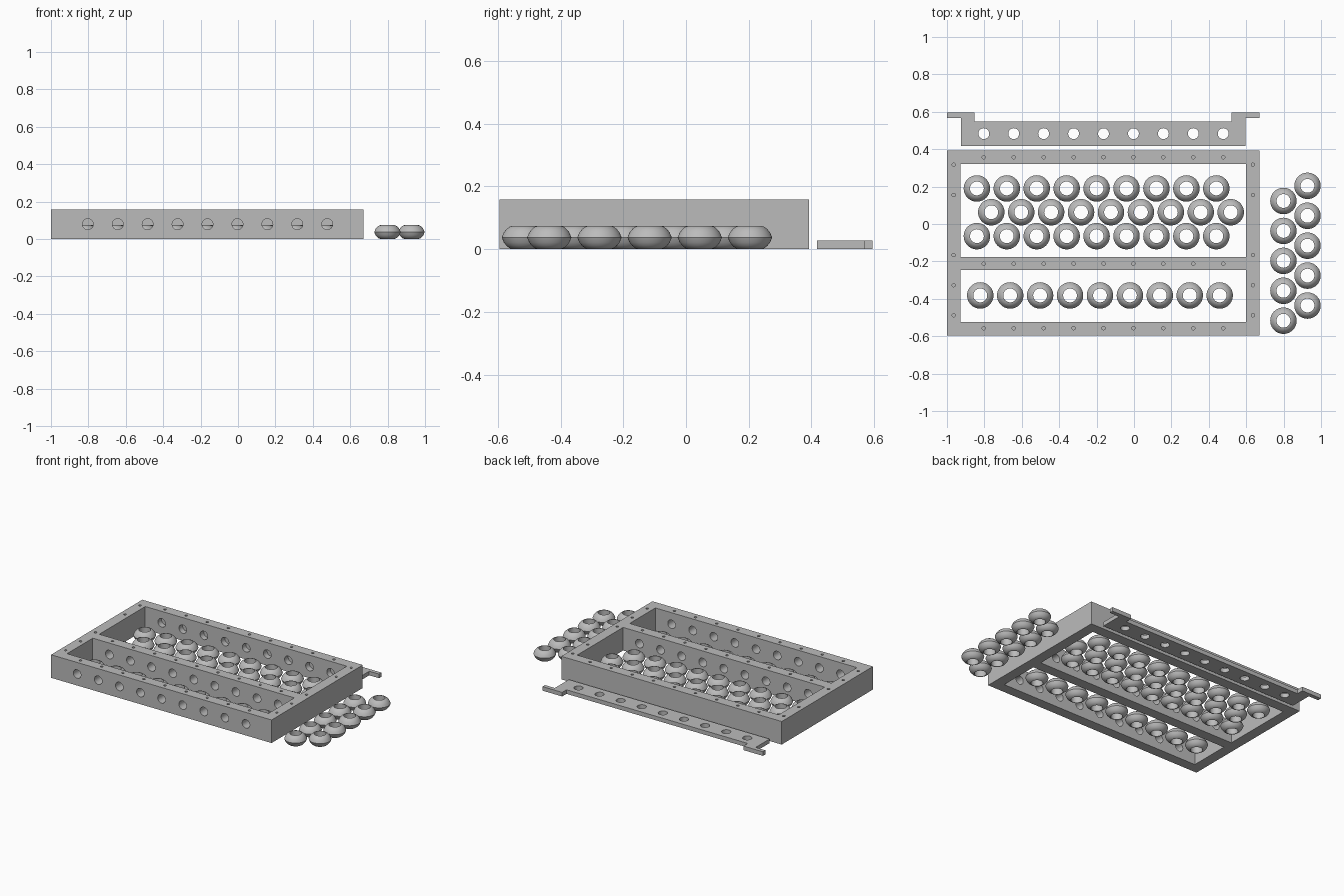
import bpy, bmesh, math
from mathutils import Matrix, Vector

if "Cube" in bpy.data.objects:
    bpy.data.objects.remove(bpy.data.objects["Cube"], do_unlink=True)

grey = bpy.data.materials.new("plain grey")
grey.use_nodes = True
colour = (0.5, 0.5, 0.5, 1)
grey.diffuse_color = colour
grey.node_tree.nodes["Principled BSDF"].inputs["Base Color"].default_value = colour

PITCH = 0.16
ROD_X = [-0.803 + PITCH * i for i in range(9)]
HEIGHT = 0.158
LEFT, RIGHT, FRONT, BACK = -1.0, 0.671, -0.595, 0.392


def make_object(name, bm):
    bmesh.ops.recalc_face_normals(bm, faces=bm.faces)
    mesh = bpy.data.meshes.new(name)
    bm.to_mesh(mesh)
    bm.free()
    mesh.materials.append(grey)
    obj = bpy.data.objects.new(name, mesh)
    bpy.context.collection.objects.link(obj)
    return obj


def select(obj):
    bpy.ops.object.select_all(action='DESELECT')
    obj.select_set(True)
    bpy.context.view_layer.objects.active = obj


def add_box(bm, x0, x1, y0, y1, z0, z1):
    centre = Vector((x0 + x1, y0 + y1, z0 + z1)) / 2
    size = Matrix.Diagonal((x1 - x0, y1 - y0, z1 - z0, 1))
    bmesh.ops.create_cube(bm, size=1, matrix=Matrix.Translation(centre) @ size)


def add_cylinder(bm, start, end, radius, sides=32):
    start, end = Vector(start), Vector(end)
    turn = (end - start).to_track_quat('Z', 'Y').to_matrix().to_4x4()
    bmesh.ops.create_cone(bm, cap_ends=True, segments=sides, radius1=radius,
                          radius2=radius, depth=(end - start).length,
                          matrix=Matrix.Translation((start + end) / 2) @ turn)


def cut(obj, bm):
    cutter = make_object("cutter", bm)
    cutter.hide_render = True
    mod = obj.modifiers.new("cut", 'BOOLEAN')
    mod.operation = 'DIFFERENCE'
    mod.solver = 'EXACT'
    mod.object = cutter
    select(obj)
    bpy.ops.object.modifier_apply(modifier=mod.name)
    bpy.data.objects.remove(cutter, do_unlink=True)


# Frame with two compartments
bm = bmesh.new()
add_box(bm, LEFT, RIGHT, FRONT, BACK, 0, HEIGHT)
frame = make_object("frame", bm)
bm = bmesh.new()
for y0, y1 in ((-0.525, -0.247), (-0.176, 0.321)):
    add_box(bm, -0.928, 0.6, y0, y1, -0.1, 0.3)
cut(frame, bm)

# Rod holes: through the front and middle rails, blind in the back rail
bm = bmesh.new()
for x in ROD_X:
    add_cylinder(bm, (x, -0.7, 0.079), (x, 0.36, 0.079), 0.029)
cut(frame, bm)

# Blind screw holes along the top of every rail
screws = [(x, y) for x in ROD_X for y in (-0.557, -0.212, 0.357)]
screws += [(x, y) for x in (-0.964, 0.636)
           for y in (0.317, 0.155, -0.166, -0.327, -0.488)]
bm = bmesh.new()
for x, y in screws:
    add_cylinder(bm, (x, y, 0.12), (x, y, 0.2), 0.009, 16)
cut(frame, bm)

# Loose rail with an ear at each end
middle = (LEFT + RIGHT) / 2
half = [(0.761, 0.417), (0.761, 0.568), (0.8355, 0.568),
        (0.8355, 0.595), (0.687, 0.595), (0.687, 0.548)]
outline = [(middle + x, y) for x, y in half]
outline += [(middle - x, y) for x, y in reversed(half)]
bm = bmesh.new()
face = bm.faces.new([bm.verts.new((x, y, 0)) for x, y in outline])
raised = bmesh.ops.extrude_face_region(bm, geom=[face])["geom"]
bmesh.ops.translate(bm, vec=(0, 0, 0.028),
                    verts=[v for v in raised if isinstance(v, bmesh.types.BMVert)])
rail = make_object("eared_rail", bm)
bm = bmesh.new()
for x in ROD_X:
    add_cylinder(bm, (x, 0.483, -0.1), (x, 0.483, 0.1), 0.029)
cut(rail, bm)

# Bead: a lens-shaped ring with a sharp rim and a straight bore
BEAD_H = 0.074
upper = [(0.037, 0.037), (0.046, 0.034), (0.055, 0.027), (0.064, 0.016), (0.0707, 0)]
profile = upper + [(r, -z) for r, z in reversed(upper[:-1])]
bm = bmesh.new()
verts = [bm.verts.new((r, 0, z + BEAD_H / 2)) for r, z in profile]
edges = [bm.edges.new((verts[i - 1], verts[i])) for i in range(len(verts))]
bmesh.ops.spin(bm, geom=verts + edges, cent=(0, 0, 0), axis=(0, 0, 1),
               angle=math.tau, steps=40)
bmesh.ops.remove_doubles(bm, verts=bm.verts, dist=0.0001)
first_bead = make_object("bead", bm)
select(first_bead)
bpy.ops.object.shade_smooth_by_angle(angle=math.radians(35))

# Rows inside the compartments, then two columns beside the frame
places = [(x0 + PITCH * i, y)
          for x0, y in ((-0.84, 0.19), (-0.763, 0.063), (-0.84, -0.065), (-0.822, -0.382))
          for i in range(9)]
places += [(x, y0 - PITCH * i) for x, y0 in ((0.799, 0.123), (0.9275, 0.204))
           for i in range(5)]
for i, (x, y) in enumerate(places):
    bead = first_bead if i == 0 else first_bead.copy()
    if i:
        bpy.context.collection.objects.link(bead)
    bead.location = (x, y, 0)
